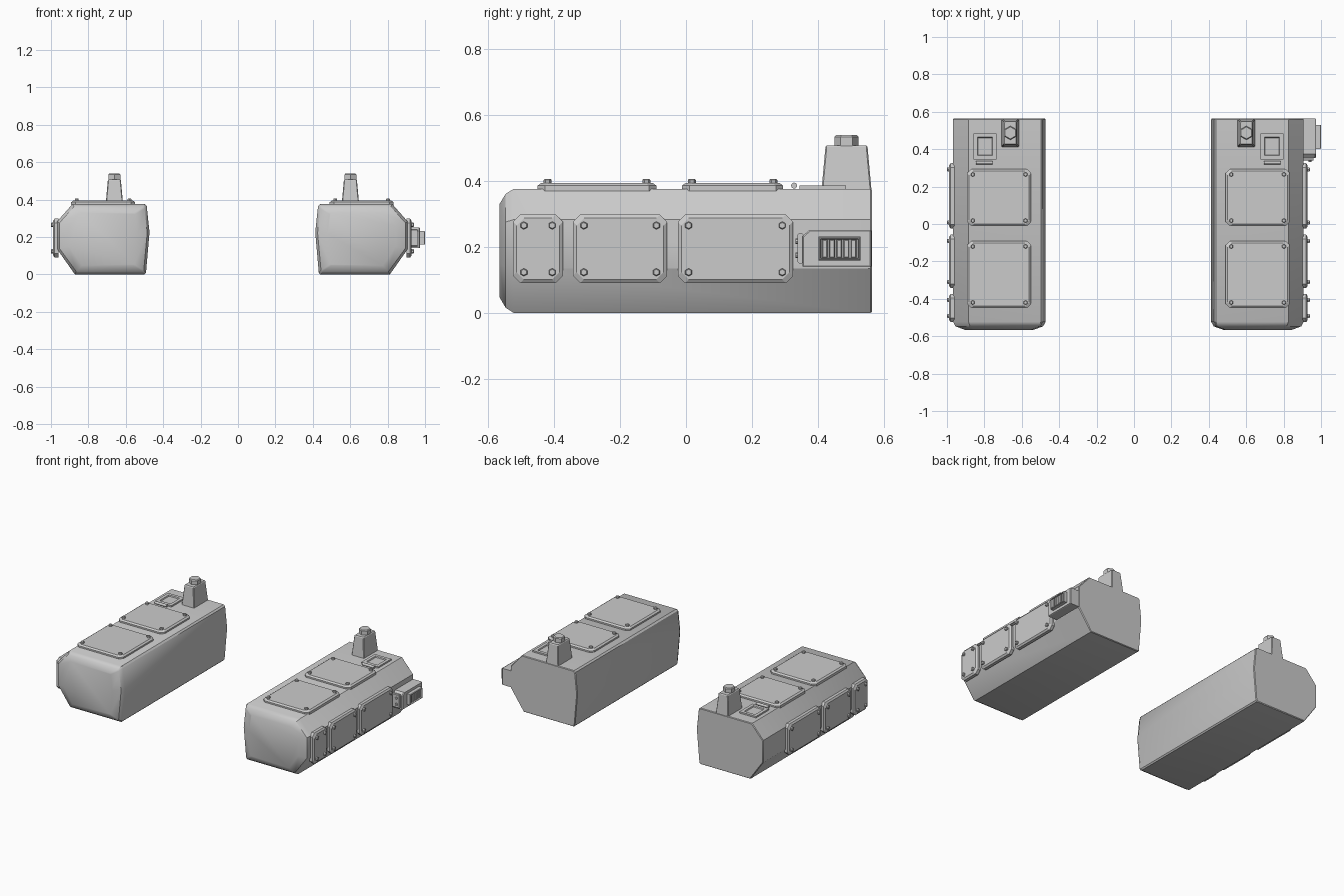
import bpy, bmesh, math
from mathutils import Matrix, Vector

if "Cube" in bpy.data.objects:
    bpy.data.objects.remove(bpy.data.objects["Cube"])

AXIS = -0.03                      # mirror plane between the two pods
TOP = Matrix.Identity(4)          # local (u, v, w) -> (x, y, z)
SIDE = Matrix(((0, 0, 1, 0), (1, 0, 0, 0), (0, 1, 0, 0), (0, 0, 0, 1)))   # (u, v, w) -> (y, z, x)


def finish(bm, name, mirror=True, smooth=None):
    bmesh.ops.recalc_face_normals(bm, faces=bm.faces)
    bmesh.ops.translate(bm, verts=bm.verts, vec=(-AXIS, 0, 0))
    me = bpy.data.meshes.new(name)
    bm.to_mesh(me)
    bm.free()
    ob = bpy.data.objects.new(name, me)
    ob.location.x = AXIS
    bpy.context.collection.objects.link(ob)
    if smooth:
        bpy.ops.object.select_all(action='DESELECT')
        ob.select_set(True)
        bpy.context.view_layer.objects.active = ob
        bpy.ops.object.shade_smooth_by_angle(angle=math.radians(smooth))
    if mirror:
        m = ob.modifiers.new("mirror", 'MIRROR')
        m.use_mirror_merge = False
    return ob


def loft(bm, rings, mat=TOP):
    rows = [[bm.verts.new(mat @ Vector(p)) for p in r] for r in rings]
    n = len(rows[0])
    for a, b in zip(rows, rows[1:]):
        for i in range(n):
            bm.faces.new((a[i], a[(i + 1) % n], b[(i + 1) % n], b[i]))
    bm.faces.new(rows[0][::-1])
    bm.faces.new(rows[-1])


def rect(u0, u1, v0, v1, w, d, c):
    u0, u1, v0, v1 = u0 + d, u1 - d, v0 + d, v1 - d
    if not c:
        return [(u0, v0, w), (u1, v0, w), (u1, v1, w), (u0, v1, w)]
    return [(u0 + c, v0, w), (u1 - c, v0, w), (u1, v0 + c, w), (u1, v1 - c, w),
            (u1 - c, v1, w), (u0 + c, v1, w), (u0, v1 - c, w), (u0, v0 + c, w)]


def panel(bm, mat, u0, u1, v0, v1, steps, c=0.0):
    """Stack of inset rectangles; steps are (height, inset)."""
    loft(bm, [rect(u0, u1, v0, v1, w, d, c) for w, d in steps], mat)


def hexagon(bm, mat, u, v, r, steps):
    loft(bm, [[(u + (r - d) * math.sin(i * math.pi / 3), v + (r - d) * math.cos(i * math.pi / 3), w)
               for i in range(6)] for w, d in steps], mat)


# Pod body: faceted section, rounded nose at the front
section = [(.44, 0), (.812, 0), (.907, .135), (.907, .283), (.825, .376),
           (.438, .376), (.428, .366), (.413, .225), (.432, .008)]
rings = []
for y, sx, sz in ((.565, .985, .98), (.56, 1, 1), (-.523, 1, 1), (-.547, .95, .92), (-.566, .74, .75)):
    rings.append([(.665 + (x - .665) * sx, y, .19 + (z - .19) * sz) for x, z in section])
bm = bmesh.new()
loft(bm, rings)
finish(bm, "pod_body", smooth=35)

# Bolted plates on the top and on the outer side
plates, bolts = bmesh.new(), bmesh.new()
layout = [(TOP, .49, .832, -.45, -.09, .370, .394, .030),
          (TOP, .49, .832, -.012, .295, .370, .394, .030),
          (SIDE, -.525, -.373, .09, .298, .900, .928, .033),
          (SIDE, -.343, -.057, .09, .298, .900, .928, .033),
          (SIDE, -.025, .325, .09, .298, .900, .928, .033)]
for mat, u0, u1, v0, v1, w0, w1, e in layout:
    panel(plates, mat, u0, u1, v0, v1, [(w0, 0), (w1 - .008, 0), (w1, .011)], .022)
    for u in (u0 + e, u1 - e):
        for v in (v0 + e, v1 - e):
            hexagon(bolts, mat, u, v, .012, [(w1 - .003, 0), (w1 + .009, 0), (w1 + .012, .003)])
finish(plates, "armor_plates")
finish(bolts, "plate_bolts")

# Rear post with a hexagonal cap
bm = bmesh.new()
panel(bm, TOP, .554, .648, .411, .563, [(.37, 0), (.503, .012), (.508, .016)], .004)
finish(bm, "rear_post")
bm = bmesh.new()
hexagon(bm, TOP, .601, .487, .037, [(.505, 0), (.533, 0), (.539, .005)])
finish(bm, "post_cap")

# Recessed hatch frame with its hinge pin
bm = bmesh.new()
panel(bm, TOP, .676, .799, .345, .485, [(.37, 0), (.386, 0), (.386, .021), (.379, .024)])
finish(bm, "hatch_frame")
bm = bmesh.new()
bmesh.ops.create_cone(bm, cap_ends=True, segments=12, radius1=.009, radius2=.009, depth=.088,
                      matrix=Matrix.Translation((.74, .328, .386)) @ Matrix.Rotation(math.pi / 2, 4, 'Y'))
finish(bm, "hatch_hinge", smooth=35)

# Side box, only on the right pod
outline = [(.353, .14), (.563, .14), (.563, .25), (.373, .25), (.353, .232)]
bm = bmesh.new()
loft(bm, [[(.458 + (u - .458) * s, .195 + (v - .195) * s, w) for u, v in outline]
          for w, s in ((.88, 1), (.969, 1), (.974, .96))], SIDE)
finish(bm, "side_box", mirror=False)

# Small connector on the front of the box
bm = bmesh.new()
panel(bm, SIDE, .339, .356, .15, .242, [(.905, 0), (.96, 0)], .004)
for z in (.175, .217):
    bmesh.ops.create_cone(bm, cap_ends=True, segments=8, radius1=.008, radius2=.008, depth=.008,
                          matrix=Matrix.Translation((.94, .336, z)) @ Matrix.Rotation(math.pi / 2, 4, 'X'))
finish(bm, "box_connector", mirror=False)

# Vent frame and slats on the box
bm = bmesh.new()
panel(bm, SIDE, .402, .53, .159, .231, [(.97, 0), (.996, 0), (1.0, .003), (1.0, .006), (.98, .008)])
finish(bm, "vent_frame", mirror=False)
bm = bmesh.new()
for i in range(5):
    y = .4125 + i * .0218
    panel(bm, SIDE, y, y + .0175, .167, .223, [(.975, 0), (.993, .001), (.995, .003)])
finish(bm, "vent_slats", mirror=False)
